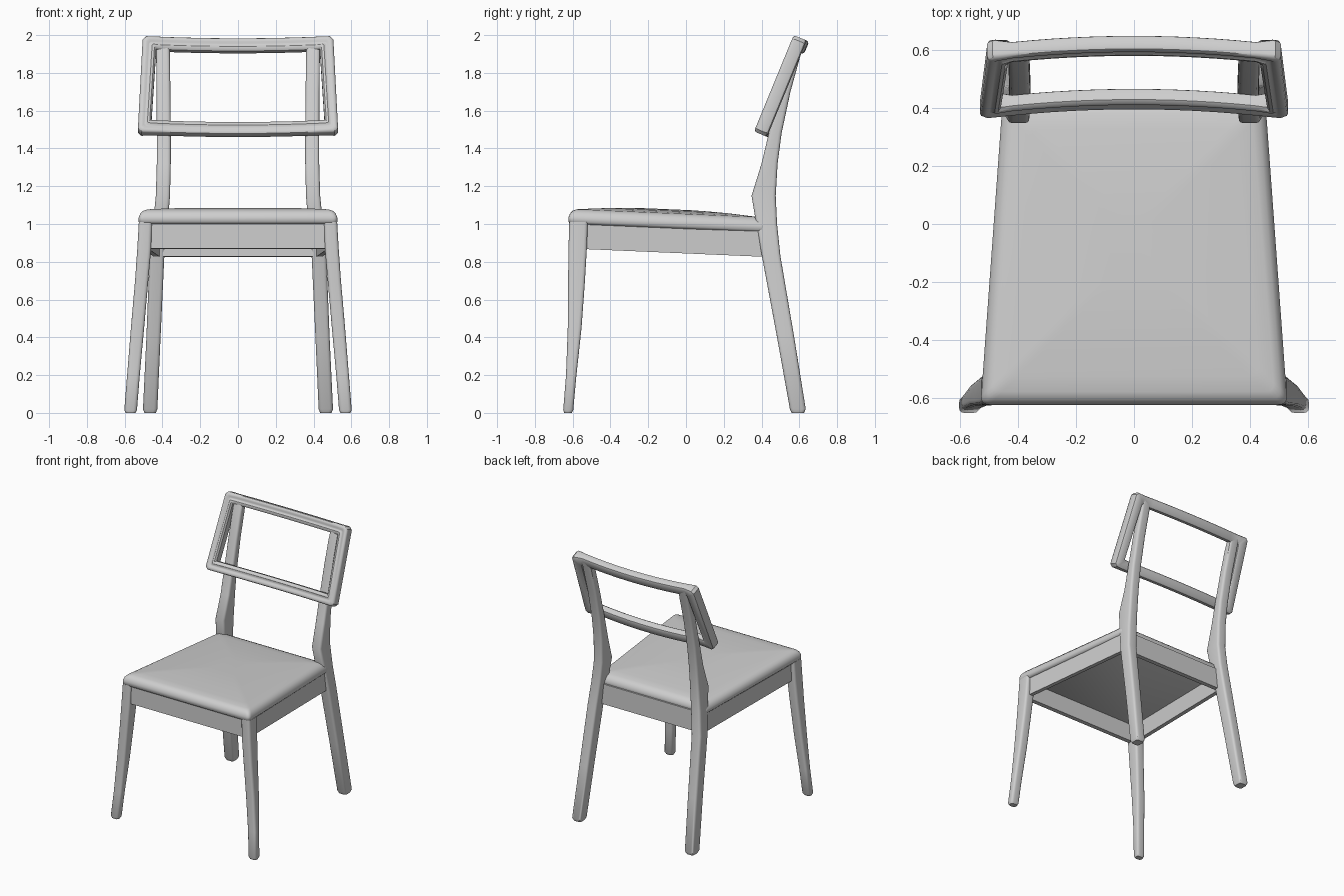
import bpy, bmesh
from mathutils import Vector

cube = bpy.data.objects.get("Cube")
if cube:
    bpy.data.objects.remove(cube, do_unlink=True)

paint = bpy.data.materials.new("light_grey")
paint.use_nodes = True
grey = (0.62, 0.62, 0.62, 1)
paint.diffuse_color = grey
paint.node_tree.nodes["Principled BSDF"].inputs["Base Color"].default_value = grey


def loft(name, rings, closed=False, mirror=False, angle=0.6):
    """Skin a list of equal-length point rings into one object."""
    bm = bmesh.new()
    loops = [[bm.verts.new(p) for p in ring] for ring in rings]
    pairs = list(zip(loops, loops[1:]))
    if closed:
        pairs.append((loops[-1], loops[0]))
    else:
        bm.faces.new(loops[0])
        bm.faces.new(loops[-1])
    count = len(loops[0])
    for a, b in pairs:
        for i in range(count):
            j = (i + 1) % count
            bm.faces.new((a[i], a[j], b[j], b[i]))
    bmesh.ops.recalc_face_normals(bm, faces=bm.faces)
    mesh = bpy.data.meshes.new(name)
    bm.to_mesh(mesh)
    bm.free()
    mesh.materials.append(paint)
    obj = bpy.data.objects.new(name, mesh)
    bpy.context.collection.objects.link(obj)
    if mirror:
        obj.modifiers.new("mirror", "MIRROR")
    bpy.ops.object.select_all(action="DESELECT")
    obj.select_set(True)
    bpy.context.view_layer.objects.active = obj
    bpy.ops.object.shade_smooth_by_angle(angle=angle)
    return obj


def rounded(corners, radius, steps=3):
    """Round each corner of a flat polygon with a short quadratic curve."""
    points = []
    n = len(corners)
    for i, c in enumerate(corners):
        c = Vector(c)
        start = c + (Vector(corners[i - 1]) - c).normalized() * radius
        end = c + (Vector(corners[(i + 1) % n]) - c).normalized() * radius
        for k in range(steps + 1):
            t = k / steps
            points.append(start * (1 - t) ** 2 + c * 2 * t * (1 - t) + end * t ** 2)
    return points


def leg(name, stations, radius):
    """Stations are height, inner x, outer x, front y, back y."""
    rings = []
    for z, x0, x1, y0, y1 in stations:
        box = [(x0, y0, z), (x1, y0, z), (x1, y1, z), (x0, y1, z)]
        rings.append(rounded(box, radius))
    return loft(name, rings, mirror=True)


# Splayed, tapering front legs
leg("front_legs", [
    (0, .542, .595, -.645, -.605),
    (.015, .535, .602, -.65, -.597),
    (.2, .52, .587, -.635, -.58),
    (.45, .497, .567, -.626, -.553),
    (.7, .475, .545, -.624, -.535),
    (.87, .46, .533, -.622, -.525),
    (1.01, .455, .525, -.618, -.52)], .018)

# Back legs running up into the backrest posts
leg("back_legs_and_posts", [
    (0, .435, .495, .56, .625),
    (.02, .427, .503, .55, .634),
    (.4, .41, .485, .482, .573),
    (.83, .39, .468, .402, .5),
    (1.0, .372, .45, .372, .482),
    (1.15, .36, .435, .347, .475),
    (1.32, .356, .43, .4, .485),
    (1.48, .356, .43, .438, .506),
    (1.7, .358, .431, .493, .553),
    (1.87, .36, .433, .54, .6),
    (1.95, .362, .435, .57, .62)], .018)


# Aprons under the seat, dropping slightly toward the back
def tilt(y):
    return -.043 * (y + .6)


def apron(name, plan, mirror=False):
    rings = [[(x, y, z + tilt(y)) for x, y in plan] for z in (.87, 1.02)]
    loft(name, rings, mirror=mirror)


apron("front_apron", [(-.47, -.605), (.47, -.605), (.47, -.57), (-.47, -.57)])
apron("back_apron", [(-.4, .4), (.4, .4), (.4, .435), (-.4, .435)])
apron("side_aprons", [(.475, -.56), (.505, -.56), (.445, .41), (.415, .41)], True)

# Padded seat: rounded edge and a gentle crown
SEAT = [(-.528, -.622), (.528, -.622), (.452, .425), (-.452, .425)]
seat_rings = []
for inset, z in [(.012, 1.0), (0, 1.012), (0, 1.035), (.008, 1.055), (.022, 1.07),
                 (.045, 1.079), (.1, 1.084), (.2, 1.092), (.3, 1.097), (.4, 1.1)]:
    plan = [(x - inset * (1 if x > 0 else -1), y - inset * (1 if y > 0 else -1), 0)
            for x, y in SEAT]
    seat_rings.append([(p.x, p.y, z + tilt(p.y)) for p in rounded(plan, .03, 4)])
loft("seat", seat_rings, angle=1.0)

# Backrest frame: a beaded section swept round a tilted, bowed rectangle
WIDTH, HEIGHT, CUT = .072, .551, .018
UP = Vector((0, .381, .925))
BACK = Vector((0, .925, -.381))
ORIGIN = Vector((0, .36, 1.49))
SECTION = [(0, .2), (.05, .07), (.15, 0), (.32, 0), (.45, .1), (.55, .1), (.7, 0),
           (.87, .04), (1, .2), (1, .8), (.95, .92), (.82, 1), (.18, 1), (.05, .92), (0, .8)]


def frame_ring(outer, inner, bow, depth):
    ring = []
    for a, b in SECTION:
        x = outer[0] + (inner[0] - outer[0]) * a
        v = outer[1] + (inner[1] - outer[1]) * a
        ring.append(ORIGIN + Vector((x, 0, 0)) + UP * v + BACK * (bow + b * depth))
    return ring


frame = []
for end, half in ((0, .53), (HEIGHT, .505)):
    inward = 1 if end == 0 else -1
    left_to_right = inward
    for side in (-left_to_right, left_to_right):
        inner = (side * (half - WIDTH), end + inward * WIDTH)
        corner = [frame_ring((side * half, end + inward * CUT), inner, 0, .075),
                  frame_ring((side * (half - CUT), end), inner, 0, .075)]
        if side == left_to_right:
            # Rail between the two corners, bowed toward the back
            for i in range(13):
                x = left_to_right * (-.42 + .84 * i / 12)
                bow = .033 * (1 - (x / .5) ** 2)
                frame.append(frame_ring((x, end), (x, end + inward * WIDTH), bow, .056))
            corner.reverse()
        frame += corner
loft("backrest_frame", frame, closed=True)
